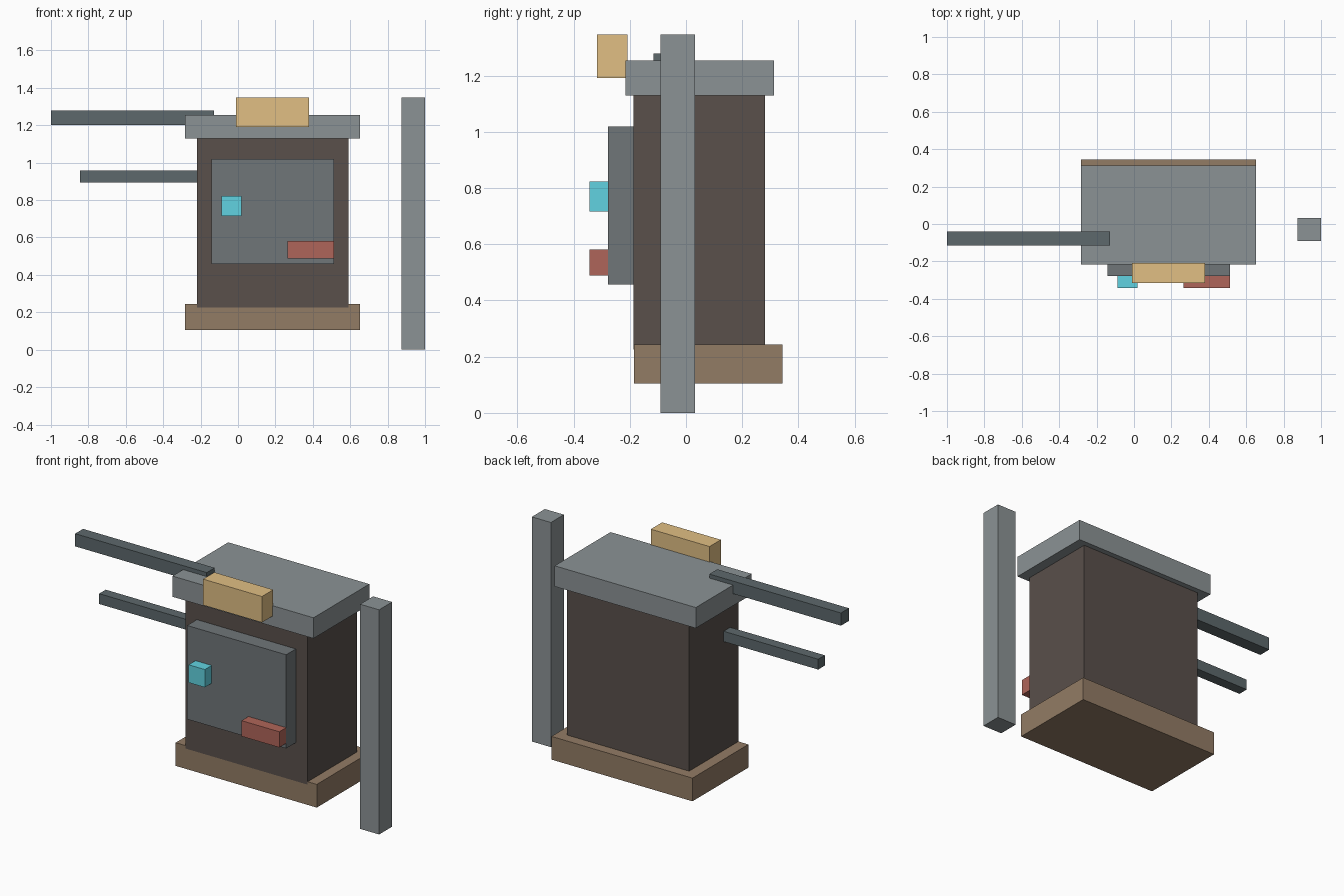
import bpy
import bmesh
from mathutils import Vector

if "Cube" in bpy.data.objects:
    bpy.data.objects.remove(bpy.data.objects["Cube"])


def material(name, rgb):
    m = bpy.data.materials.new(name)
    m.diffuse_color = (*rgb, 1.0)
    m.use_nodes = True
    m.node_tree.nodes["Principled BSDF"].inputs["Base Color"].default_value = m.diffuse_color
    return m


def box(name, x, y, z, mat):
    """Box spanning the (min, max) ranges given for each axis."""
    lo, hi = Vector((x[0], y[0], z[0])), Vector((x[1], y[1], z[1]))
    bm = bmesh.new()
    bmesh.ops.create_cube(bm, size=1.0)
    bmesh.ops.scale(bm, vec=hi - lo, verts=bm.verts)
    mesh = bpy.data.meshes.new(name)
    bm.to_mesh(mesh)
    bm.free()
    mesh.materials.append(mat)
    ob = bpy.data.objects.new(name, mesh)
    ob.location = (lo + hi) / 2
    bpy.context.collection.objects.link(ob)
    return ob


dark_brown = material("dark_brown", (0.10, 0.08, 0.07))
brown = material("brown", (0.29, 0.20, 0.13))
grey = material("grey", (0.26, 0.29, 0.30))
panel_grey = material("panel_grey", (0.16, 0.18, 0.19))
steel = material("steel", (0.11, 0.14, 0.15))
gold = material("gold", (0.75, 0.52, 0.23))
cyan = material("cyan", (0.12, 0.65, 0.75))
red = material("red", (0.43, 0.13, 0.10))

# Cabinet: base, body and overhanging roof
box("base", (-0.284, 0.652), (-0.185, 0.344), (0.104, 0.243), brown)
box("body", (-0.218, 0.592), (-0.186, 0.281), (0.226, 1.135), dark_brown)
box("roof", (-0.284, 0.652), (-0.216, 0.313), (1.13, 1.254), grey)

# Front panel with its screen and switch
box("front_panel", (-0.143, 0.514), (-0.278, -0.18), (0.457, 1.019), panel_grey)
box("screen", (-0.087, 0.02), (-0.343, -0.275), (0.716, 0.823), cyan)
box("switch", (0.264, 0.514), (-0.343, -0.275), (0.488, 0.582), red)

# Sign block on the roof's front edge
box("sign_block", (-0.01, 0.38), (-0.316, -0.209), (1.191, 1.347), gold)

# Pipes leaving the left side
box("upper_pipe", (-1.0, -0.127), (-0.115, -0.04), (1.202, 1.278), steel)
box("lower_pipe", (-0.845, -0.127), (-0.108, -0.046), (0.895, 0.957), steel)

# Free-standing post on the right
box("post", (0.874, 1.0), (-0.091, 0.032), (0.0, 1.347), grey)
